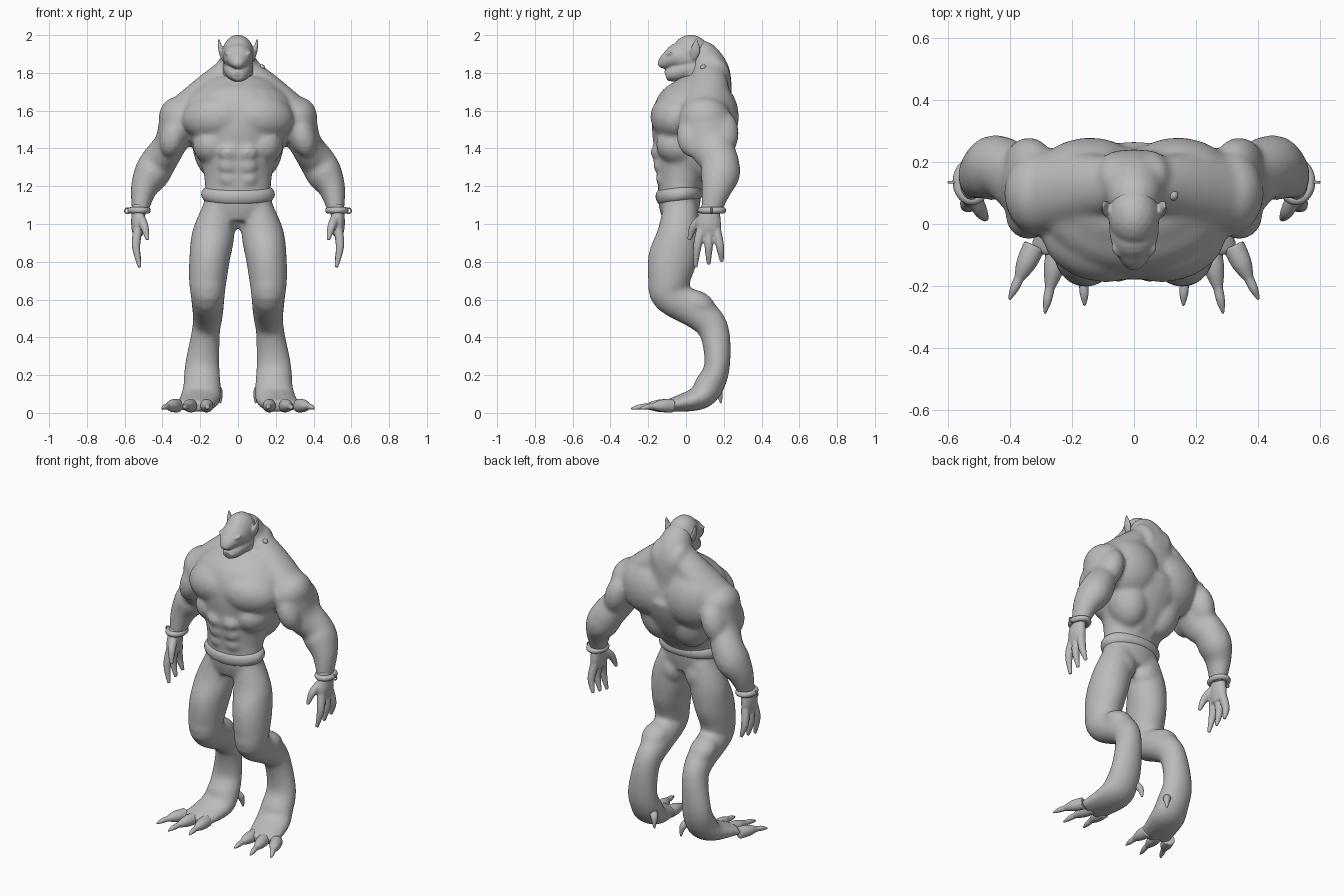
import bpy, bmesh
from math import cos, sin, pi
from mathutils import Vector, Matrix, Euler

cube = bpy.data.objects.get("Cube")
if cube:
    bpy.data.objects.remove(cube)

grey = (.5, .5, .5, 1)
skin = bpy.data.materials.new("plain_grey")
skin.use_nodes = True
skin.diffuse_color = grey
skin.node_tree.nodes["Principled BSDF"].inputs["Base Color"].default_value = grey


def ring(x=0, y=0, z=0, wide=0, deep=None):
    """One cross-section of a tube: centre, half width and half depth."""
    return Vector((x, y, z, wide, wide if deep is None else deep))


def catmull(before, start, end, after, t):
    slope_in, slope_out = (end - before) / 2, (after - start) / 2
    rise = end - start
    bend = 3 * rise - 2 * slope_in - slope_out
    twist = slope_in + slope_out - 2 * rise
    return start + slope_in * t + bend * t ** 2 + twist * t ** 3


def tube(mesh, rings, side=1, sides=24, steps=4):
    """Smooth closed loft through the rings, mirrored by side."""
    padded = [rings[0], *rings, rings[-1]]
    path = [catmull(*padded[i:i + 4], k / steps)
            for i in range(len(rings) - 1) for k in range(steps)]
    path.append(rings[-1])
    loops = []
    for i, point in enumerate(path):
        following, previous = path[min(i + 1, len(path) - 1)], path[max(i - 1, 0)]
        along = Vector((following - previous)[:3]).normalized()
        across = (Vector((1, 0, 0)) - along * along.x).normalized()
        outward = along.cross(across)
        loop = []
        for k in range(sides):
            angle = 2 * pi * k / sides
            co = Vector(point[:3]) + across * cos(angle) * point[3] + outward * sin(angle) * point[4]
            co.x *= side
            loop.append(mesh.verts.new(co))
        loops.append(loop)
    for lower, upper in zip(loops, loops[1:]):
        for k in range(sides):
            n = (k + 1) % sides
            mesh.faces.new((lower[k], lower[n], upper[n], upper[k]))
    mesh.faces.new(loops[0])
    mesh.faces.new(loops[-1])


def muscle(mesh, at, size, turn=(0, 0, 0), side=1):
    """Ellipsoid, mirrored by side."""
    placed = Matrix.LocRotScale(Vector(at), Euler(turn), Vector(size))
    mirror = Matrix.Diagonal((side, 1, 1, 1))
    bmesh.ops.create_icosphere(mesh, subdivisions=3, radius=1, matrix=mirror @ placed)


def finish(name, mesh, voxel=0, smooth=0):
    """Turn the parts into one object, fused into a single skin if a voxel size is given."""
    bmesh.ops.recalc_face_normals(mesh, faces=mesh.faces)
    data = bpy.data.meshes.new(name)
    mesh.to_mesh(data)
    mesh.free()
    data.materials.append(skin)
    data.shade_smooth()
    part = bpy.data.objects.new(name, data)
    bpy.context.collection.objects.link(part)
    if voxel:
        fuse = part.modifiers.new("fuse", "REMESH")
        fuse.mode = "VOXEL"
        fuse.voxel_size = voxel
        fuse.use_smooth_shade = True
        soften = part.modifiers.new("soften", "SMOOTH")
        soften.iterations = smooth


def torus(name, location, major, minor, scale=(1, 1, 1), turn=(0, 0, 0)):
    bpy.ops.mesh.primitive_torus_add(major_segments=48, minor_segments=16, location=location,
                                     rotation=turn, major_radius=major, minor_radius=minor)
    part = bpy.context.object
    part.name = name
    part.scale = scale
    part.data.materials.append(skin)
    bpy.ops.object.shade_smooth()


# Trunk from pelvis to the nape
body = bmesh.new()
tube(body, [
    ring(y=-.03, z=1.02, wide=.14, deep=.09),
    ring(y=-.035, z=1.1, wide=.18, deep=.11),
    ring(y=-.03, z=1.2, wide=.175, deep=.12),
    ring(y=-.01, z=1.3, wide=.19, deep=.16),
    ring(y=.015, z=1.4, wide=.23, deep=.195),
    ring(y=.035, z=1.5, wide=.28, deep=.22),
    ring(y=.055, z=1.6, wide=.3, deep=.22),
    ring(y=.09, z=1.68, wide=.25, deep=.17),
    ring(y=.125, z=1.76, wide=.17, deep=.12),
    ring(y=.12, z=1.83, wide=.11, deep=.1),
    ring(y=.07, z=1.91, wide=.08),
    ring(y=.04, z=1.95, wide=.04)])

for side in (1, -1):
    # Chest and ribs
    muscle(body, at=(.12, -.06, 1.565), size=(.18, .125, .125), turn=(0, .1, .25), side=side)
    muscle(body, at=(.13, -.03, 1.42), size=(.11, .13, .11), turn=(0, 0, .2), side=side)
    # Shoulder blade, broad back and spine edge
    muscle(body, at=(.15, .13, 1.57), size=(.19, .15, .19), turn=(0, .3, -.1), side=side)
    muscle(body, at=(.12, .08, 1.4), size=(.12, .13, .18), turn=(0, .2, 0), side=side)
    muscle(body, at=(.045, .15, 1.76), size=(.07, .09, .13), turn=(0, .3, 0), side=side)
    muscle(body, at=(.045, .07, 1.33), size=(.05, .08, .14), side=side)
    # Neck slope running down to the shoulder
    tube(body, [
        ring(x=.04, y=.12, z=1.82, wide=.07, deep=.08),
        ring(x=.15, y=.12, z=1.71, wide=.09, deep=.11),
        ring(x=.3, y=.1, z=1.57, wide=.1, deep=.13)], side)
    # Abdomen in three rows
    for row in range(3):
        muscle(body, at=(.05, -.122 - .014 * row, 1.24 + .07 * row),
               size=(.055, .038, .045), side=side)
    # Shoulder cap, upper arm front and back, buttock
    muscle(body, at=(.3, .1, 1.55), size=(.115, .14, .13), turn=(0, .6, 0), side=side)
    muscle(body, at=(.34, .03, 1.47), size=(.07, .08, .12), turn=(0, -.3, 0), side=side)
    muscle(body, at=(.34, .19, 1.48), size=(.075, .09, .13), turn=(0, -.3, 0), side=side)
    muscle(body, at=(.09, -.01, 1.01), size=(.09, .085, .1), side=side)
    # Arm from shoulder to wrist
    tube(body, [
        ring(x=.24, y=.1, z=1.62, wide=.06, deep=.08),
        ring(x=.3, y=.1, z=1.55, wide=.11, deep=.14),
        ring(x=.36, y=.13, z=1.42, wide=.085, deep=.12),
        ring(x=.42, y=.18, z=1.33, wide=.095, deep=.1),
        ring(x=.46, y=.18, z=1.26, wide=.095, deep=.105),
        ring(x=.5, y=.16, z=1.18, wide=.07, deep=.08),
        ring(x=.52, y=.13, z=1.06, wide=.042, deep=.052)], side)
    # Leg: thigh, backswept shin, long heel and flat foot
    tube(body, [
        ring(x=.1, y=-.03, z=1.1, wide=.08, deep=.09),
        ring(x=.13, y=-.04, z=.95, wide=.112),
        ring(x=.15, y=-.07, z=.82, wide=.108, deep=.13),
        ring(x=.16, y=-.09, z=.7, wide=.1, deep=.112),
        ring(x=.16, y=-.08, z=.62, wide=.09, deep=.1),
        ring(x=.16, y=.08, z=.52, wide=.08, deep=.09),
        ring(x=.17, y=.15, z=.43, wide=.075, deep=.08),
        ring(x=.19, y=.165, z=.25, wide=.092, deep=.068),
        ring(x=.19, y=.12, z=.14, wide=.1, deep=.078),
        ring(x=.2, y=.06, z=.075, wide=.108, deep=.063),
        ring(x=.24, y=-.11, z=.035, wide=.1, deep=.03)], side)
    muscle(body, at=(.168, .065, .58), size=(.08, .1, .065), turn=(-.5, 0, 0), side=side)
finish("body", body, voxel=.011, smooth=14)

# Head: skull, blunt muzzle, jaw and neck
head = bmesh.new()
muscle(head, at=(0, .025, 1.905), size=(.083, .1, .097))
tube(head, [
    ring(y=.05, z=1.88, wide=.082, deep=.08),
    ring(y=-.04, z=1.885, wide=.078, deep=.075),
    ring(y=-.09, z=1.868, wide=.06, deep=.05),
    ring(y=-.125, z=1.85, wide=.038, deep=.032),
    ring(y=-.146, z=1.84, wide=.018, deep=.012)])
tube(head, [
    ring(y=.06, z=1.83, wide=.08, deep=.07),
    ring(y=-.01, z=1.815, wide=.075, deep=.06),
    ring(y=-.07, z=1.795, wide=.056, deep=.045),
    ring(y=-.107, z=1.782, wide=.03, deep=.025)])
tube(head, [
    ring(y=.09, z=1.68, wide=.11, deep=.11),
    ring(y=.05, z=1.86, wide=.075)])
for side in (1, -1):
    # Brow and small pointed ear
    muscle(head, at=(.042, -.083, 1.898), size=(.036, .025, .013), turn=(0, -.4, .5), side=side)
    tube(head, [
        ring(x=.08, y=.04, z=1.87, wide=.008, deep=.012),
        ring(x=.092, y=.05, z=1.92, wide=.012, deep=.028),
        ring(x=.103, y=.055, z=1.983, wide=.004)], side)
finish("head", head, voxel=.006, smooth=6)

for side, label in ((1, "left"), (-1, "right")):
    # Eye under the brow
    eye = bmesh.new()
    muscle(eye, at=(.04, -.1, 1.876), size=(.016, .01, .006), turn=(0, -.3, .6), side=side)
    finish(label + "_eye", eye)

    # Hand: palm, three spread fingers and a thumb
    hand = bmesh.new()
    tube(hand, [
        ring(x=.524, y=.13, z=1.1, wide=.036, deep=.046),
        ring(x=.53, y=.12, z=1, wide=.036, deep=.066),
        ring(x=.53, y=.12, z=.94, wide=.026, deep=.056)], side)
    for spread in (-1, 0, 1):
        tube(hand, [
            ring(x=.53, y=.12 + .04 * spread, z=.975, wide=.025),
            ring(x=.54, y=.12 + .06 * spread, z=.88, wide=.022),
            ring(x=.52, y=.12 + .07 * spread, z=.785 + .015 * spread, wide=.01)], side)
    tube(hand, [
        ring(x=.515, y=.085, z=1.03, wide=.025),
        ring(x=.495, y=.04, z=.985, wide=.022),
        ring(x=.478, y=.016, z=.915, wide=.01)], side)
    finish(label + "_hand", hand, voxel=.006, smooth=3)

    # Three fanned toes with claws, and a dewclaw at the inner heel
    toes = bmesh.new()
    for spread in (-1, 0, 1):
        angle = .2 + .24 * spread
        length = .245 - .03 * abs(spread)
        for start, end, thick in ((.1, .72, .036), (.65, 1, .016)):
            tube(toes, [ring(x=.24 + .072 * spread + sin(angle) * length * part,
                             y=-.05 - cos(angle) * length * part,
                             z=.038 - .016 * part ** 4, wide=thick * girth)
                        for part, girth in ((start, 1), ((start + end) / 2, .9), (end, .3))], side)
    tube(toes, [
        ring(x=.125, y=.15, z=.14, wide=.025),
        ring(x=.1, y=.175, z=.11, wide=.02),
        ring(x=.093, y=.185, z=.05, wide=.005)], side)
    finish(label + "_toes", toes, voxel=.005, smooth=2)

    # Bracelet with a small side ring
    torus(label + "_bracelet", (side * .524, .137, 1.072), major=.052, minor=.017, scale=(.9, 1.1, 1))
    torus(label + "_bracelet_ring", (side * .585, .135, 1.07), major=.014, minor=.004, turn=(pi / 2, 0, 0))

# Tilted belt and a single ball earring
torus("belt", (0, -.035, 1.157), major=.155, minor=.04, scale=(1, .65, 1), turn=(.16, 0, 0))
earring = bmesh.new()
muscle(earring, at=(.127, .092, 1.828), size=(.016, .016, .016))
finish("earring", earring)
